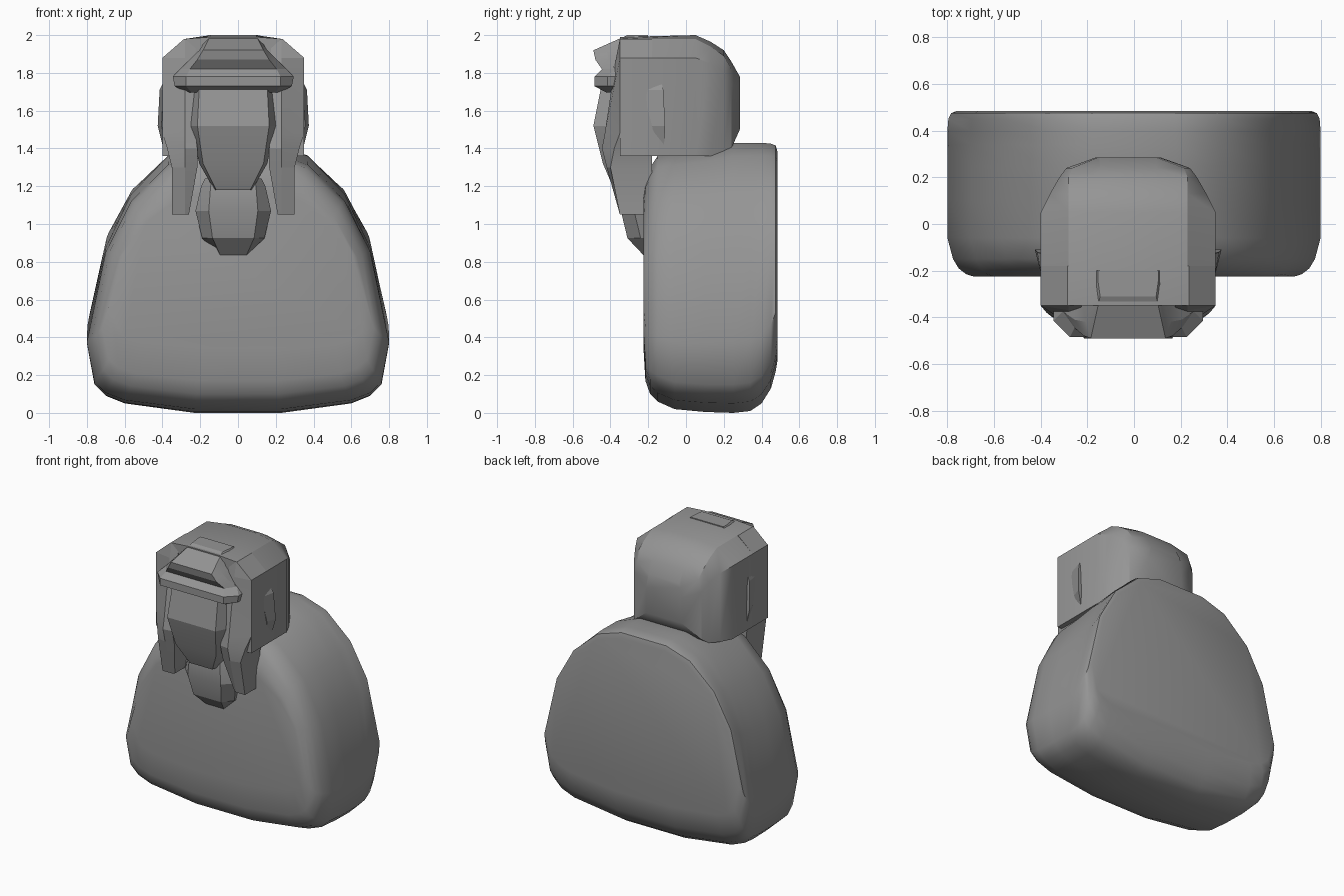
import bpy, bmesh, math

cube = bpy.data.objects.get("Cube")
if cube:
    bpy.data.objects.remove(cube, do_unlink=True)

stone = bpy.data.materials.new("grey_stone")
stone.use_nodes = True
GREY = (0.3, 0.3, 0.3, 1)
stone.diffuse_color = GREY
stone.node_tree.nodes["Principled BSDF"].inputs["Base Color"].default_value = GREY

HX = -0.025  # centre line of the head


def loft(name, rings, angle=30):
    """Skin a list of equal-length rings and cap both ends."""
    bm = bmesh.new()
    loops = [[bm.verts.new(p) for p in ring] for ring in rings]
    n = len(loops[0])
    for a, b in zip(loops, loops[1:]):
        for i in range(n):
            j = (i + 1) % n
            bm.faces.new((a[i], a[j], b[j], b[i]))
    bm.faces.new(loops[0])
    bm.faces.new(loops[-1])
    bmesh.ops.recalc_face_normals(bm, faces=bm.faces)
    mesh = bpy.data.meshes.new(name)
    bm.to_mesh(mesh)
    bm.free()
    mesh.materials.append(stone)
    obj = bpy.data.objects.new(name, mesh)
    bpy.context.collection.objects.link(obj)
    bpy.ops.object.select_all(action="DESELECT")
    obj.select_set(True)
    bpy.context.view_layer.objects.active = obj
    bpy.ops.object.shade_smooth_by_angle(angle=math.radians(angle))
    return obj


def mirrored(half):
    """Close a half outline by reflecting it across the centre."""
    return half + [(-u, v) for u, v in reversed(half)]


# Slab body: an arched outline, inset toward the front and back
outline = mirrored([(0.23, 0), (0.6, 0.05), (0.7, 0.09), (0.76, 0.15), (0.8, 0.37),
                    (0.7, 0.87), (0.565, 1.15), (0.37, 1.35), (0.18, 1.42)])


def body_ring(y, width, bottom, top):
    return [(x * width, y, bottom + z / 1.42 * (top - bottom)) for x, z in outline]


loft("body", [body_ring(*r) for r in [
    (-0.225, 0.86, 0.34, 1.17), (-0.215, 0.9, 0.17, 1.24), (-0.19, 0.94, 0.1, 1.3),
    (-0.15, 0.97, 0.06, 1.36), (-0.06, 1, 0.02, 1.38), (0.1, 1, 0.005, 1.4),
    (0.25, 1, 0, 1.43), (0.34, 1, 0.01, 1.43), (0.4, 1, 0.05, 1.43),
    (0.45, 0.995, 0.13, 1.425), (0.475, 0.98, 0.22, 1.415), (0.485, 0.95, 0.28, 1.38)]], 40)


# Head covering: chamfered arch, rounded off at the back
def hood_ring(y, wide, shoulder, bottom, side, edge, top):
    half = [(wide, bottom), (wide, side), (shoulder, edge), (0.12, top)]
    return [(HX + x, y, z) for x, z in mirrored(half)]


loft("head_cover", [hood_ring(*r) for r in [
    (-0.35, 0.375, 0.255, 1.36, 1.88, 1.98, 1.99),
    (0.05, 0.375, 0.255, 1.36, 1.88, 1.98, 2.0),
    (0.13, 0.335, 0.255, 1.36, 1.85, 1.94, 1.965),
    (0.2, 0.295, 0.255, 1.37, 1.8, 1.89, 1.92),
    (0.24, 0.265, 0.24, 1.4, 1.74, 1.82, 1.86),
    (0.285, 0.14, 0.13, 1.5, 1.68, 1.75, 1.78)]])


# Parts seen from the front as stacked levels: z, half width, front half width, front y
def front_part(name, back, levels):
    rings = []
    for z, wide, narrow, front in levels:
        half = [(wide, back), (wide, front + 0.07), (narrow, front)]
        rings.append([(HX + x, y, z) for x, y in mirrored(half)])
    return loft(name, rings, 20)


front_part("brow", -0.2, [
    (2.0, 0.13, 0.12, -0.31), (1.92, 0.18, 0.16, -0.49), (1.87, 0.23, 0.19, -0.48),
    (1.82, 0.28, 0.23, -0.445), (1.78, 0.32, 0.25, -0.485),
    (1.73, 0.31, 0.25, -0.485), (1.695, 0.25, 0.22, -0.42)])
front_part("face", -0.2, [
    (1.72, 0.205, 0.18, -0.45), (1.52, 0.225, 0.19, -0.49),
    (1.32, 0.18, 0.16, -0.44), (1.18, 0.1, 0.09, -0.38)])
front_part("beard", -0.15, [
    (1.24, 0.15, 0.11, -0.33), (1.2, 0.17, 0.12, -0.34), (1.07, 0.2, 0.13, -0.345),
    (0.925, 0.165, 0.11, -0.31), (0.835, 0.075, 0.07, -0.225)])

# Hanging side flaps and ears, one pair each
for side, label in ((1, "left"), (-1, "right")):
    flap = []
    for z, outer, inner, front_out, front_in in [
            (1.98, 0.26, 0.2, -0.35, -0.35), (1.88, 0.375, 0.2, -0.35, -0.37),
            (1.48, 0.375, 0.2, -0.35, -0.43), (1.4, 0.35, 0.19, -0.38, -0.445),
            (1.3, 0.325, 0.19, -0.4, -0.42), (1.05, 0.325, 0.235, -0.35, -0.35)]:
        ridge = min(0.255, (outer + inner) / 2 + 0.03)
        flap.append([(HX + side * x, y, z) for x, y in (
            (inner, -0.18), (outer, -0.18), (outer, front_out),
            (ridge, front_in), (inner, front_in + 0.01))])
    loft(label + "_flap", flap, 15)

    ear = []
    for z, out, y0, y1 in [(1.75, 0.37, -0.25, -0.13), (1.71, 0.39, -0.23, -0.12),
                           (1.52, 0.4, -0.18, -0.11), (1.36, 0.36, -0.15, -0.12)]:
        ear.append([(HX + side * x, y, z) for x, y in (
            (0.3, y0), (out - 0.02, y0), (out, y1), (0.3, y1))])
    loft(label + "_ear", ear, 15)
